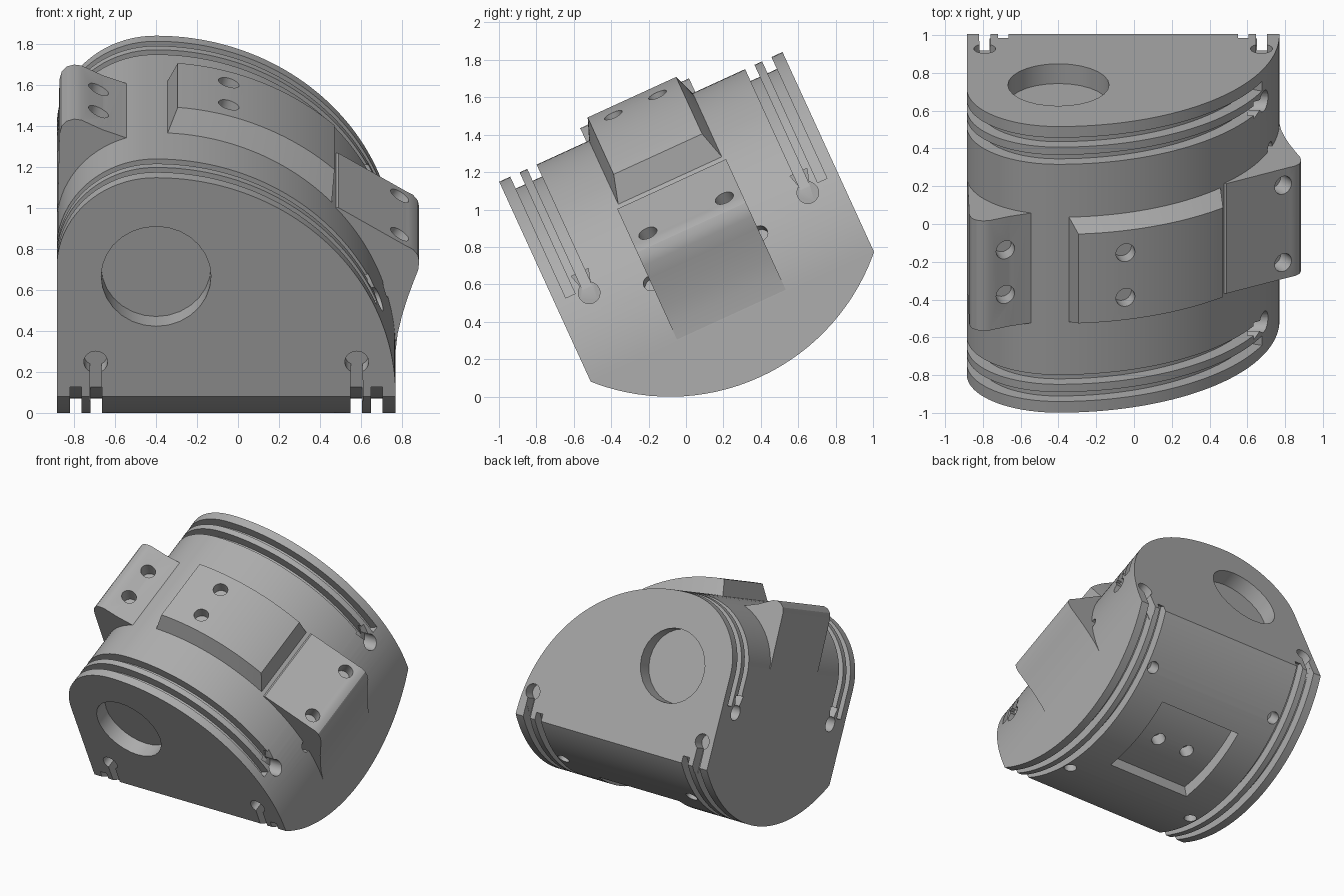
import bpy, bmesh
from math import radians, sin, cos, pi
from mathutils import Matrix, Vector

cube = bpy.data.objects.get("Cube")
if cube:
    bpy.data.objects.remove(cube)

GREY = (0.42, 0.42, 0.42, 1)
mat = bpy.data.materials.new("machined grey")
mat.use_nodes = True
mat.diffuse_color = GREY
mat.node_tree.nodes["Principled BSDF"].inputs["Base Color"].default_value = GREY

# Shared dimensions: x across, u along the tilted axis, w up the tilted faces
HALF, LEFT, RIGHT = 0.833, -0.885, 0.77
TOP_C, TOP_R = (-0.4, 0.29), 1.17
CORNER_C, CORNER_R = (-0.405, 0.98), 0.48
LOW_C, LOW_R = (0, 1.087), 1.157
MID_X = (LEFT + RIGHT) / 2
PAD = 0.32
GROOVES = ((0.065, 0.12), (0.165, 0.22))


def arc(c, r, a, b, n=32):
    return [(c[0] + r * cos(radians(a + (b - a) * i / n)),
             c[1] + r * sin(radians(a + (b - a) * i / n))) for i in range(n + 1)]


def finish(bm, name):
    bmesh.ops.recalc_face_normals(bm, faces=bm.faces)
    mesh = bpy.data.meshes.new(name)
    bm.to_mesh(mesh)
    bm.free()
    ob = bpy.data.objects.new(name, mesh)
    bpy.context.collection.objects.link(ob)
    return ob


def prism(name, pts, axis, a, b):
    """Extrude an outline along u (points x, w) or along x (points u, w)."""
    bm = bmesh.new()
    place = (lambda p, t: (p[0], t, p[1])) if axis == "u" else (lambda p, t: (t, p[0], p[1]))
    lo = [bm.verts.new(place(p, a)) for p in pts]
    hi = [bm.verts.new(place(p, b)) for p in pts]
    bm.faces.new(lo)
    bm.faces.new(hi)
    for i in range(len(pts)):
        j = (i + 1) % len(pts)
        bm.faces.new((lo[i], lo[j], hi[j], hi[i]))
    return finish(bm, name)


def drill(centre, direction, r, depth):
    """Round cutter centred on a surface point, reaching depth to both sides."""
    bm = bmesh.new()
    rot = Vector(direction).to_track_quat("Z", "Y").to_matrix().to_4x4()
    bmesh.ops.create_cone(bm, cap_ends=True, segments=28, radius1=r, radius2=r,
                          depth=2 * depth, matrix=Matrix.Translation(centre) @ rot)
    return finish(bm, "cutter")


def boolean(ob, cutter, op="DIFFERENCE", keep=False):
    mod = ob.modifiers.new("cut", "BOOLEAN")
    mod.operation, mod.object, mod.solver = op, cutter, "EXACT"
    deps = bpy.context.evaluated_depsgraph_get()
    mesh = bpy.data.meshes.new_from_object(ob.evaluated_get(deps))
    ob.modifiers.clear()
    ob.data = mesh
    if not keep:
        bpy.data.objects.remove(cutter)


# Body: arched extrusion trimmed by a crosswise cylinder underneath
outline = ([(LEFT, -0.2)] + arc(CORNER_C, CORNER_R, 180, 90, 20)
           + arc(TOP_C, TOP_R, 89, 0, 48) + [(RIGHT, -0.2)])
body = prism("body", outline, "u", -HALF, HALF)
boolean(body, prism("cutter", arc(LOW_C, LOW_R, 0, 357, 119), "x", -2, 2), "INTERSECT")

# Paired seal grooves over the arch and under the belly
cut, out = 0.07, 0.12
over = ([(LEFT - out, 0.76)] + arc(CORNER_C, CORNER_R + out, 180, 90, 20)
        + arc(TOP_C, TOP_R + out, 89, 23, 40)
        + arc(TOP_C, TOP_R - cut, 23, 89, 40)
        + arc(CORNER_C, CORNER_R - cut, 90, 180, 20) + [(LEFT + cut, 0.76)])
under = arc(LOW_C, LOW_R + out, -138, -42, 48) + arc(LOW_C, LOW_R - cut, -42, -138, 48)
for a, b in GROOVES:
    for s in (-1, 1):
        boolean(body, prism("cutter", over, "u", s * (HALF - a), s * (HALF - b)))
    boolean(body, prism("cutter", under, "x", LEFT + a, LEFT + b))
    boolean(body, prism("cutter", under, "x", RIGHT - a, RIGHT - b))


def keyhole(c, r, neck, w_far, flip):
    """Round pocket outline with a straight neck leading to the groove."""
    sgn = -1 if flip else 1
    ring = arc((0, 0), r, -60, 240, 24)
    pts = [(c[0] + p, c[1] + sgn * q) for p, q in ring]
    return pts + [(c[0] - neck, w_far), (c[0] + neck, w_far)]


# Groove end pockets on both flanks and on both end faces
for s in (-1, 1):
    flank = keyhole((s * (HALF - 0.19), 0.72), 0.058, 0.05, 0.84, True)
    boolean(body, prism("cutter", flank, "x", 0.6, 1.1))
    boolean(body, prism("cutter", flank, "x", LEFT - 0.2, LEFT + 0.09))
    d = 0.19 if s < 0 else 0.095
    for x in (LEFT + d, RIGHT - d):
        end = keyhole((x, 0.47), 0.058, 0.03, 0.24, False)
        boolean(body, prism("cutter", end, "u", s * (HALF - 0.09), s * (HALF + 0.2)))

    # Large blind bore in each end face, small side hole beside the lug
    boolean(body, drill((-0.4, s * HALF, 0.93), (0, 1, 0), 0.268, 0.115))
    boolean(body, drill((0.74, s * PAD, 0.635), (1, 0, 0.3), 0.042, 0.1))

# Belly recess with two holes, and four holes around it
recess = arc(LOW_C, LOW_R + 0.1, -105.5, -74.5, 16) + arc(LOW_C, LOW_R - 0.09, -74, -106, 16)
boolean(body, prism("cutter", recess, "x", MID_X - 0.35, MID_X + 0.35))
for s in (-1, 1):
    boolean(body, drill((MID_X + s * 0.13, 0, 0.02), (0, 0, 1), 0.05, 0.1))
    for t in (-1, 1):
        boolean(body, drill((MID_X + s * 0.555, t * 0.5, 0.05), (0, t * 0.43, -0.9), 0.045, 0.1))

# Crown pad: curved block with chamfered sides
bm = bmesh.new()
N = 20
rows = []
for i in range(N + 1):
    f = i / N
    row = []
    for r, u, a0, a1 in ((TOP_R - 0.04, PAD, 88, 41), (TOP_R + 0.12, 0.26, 85.3, 47.5)):
        x, w = arc(TOP_C, r, a0, a1, N)[i]
        row += [bm.verts.new((x, -u, w)), bm.verts.new((x, u, w))]
    rows.append([row[0], row[1], row[3], row[2]])
for p, q in zip(rows, rows[1:]):
    for k in range(4):
        m = (k + 1) % 4
        bm.faces.new((p[k], p[m], q[m], q[k]))
bm.faces.new(rows[0])
bm.faces.new(rows[-1])
crown_pad = finish(bm, "crown_pad")

# Corner lug on one shoulder and flared lug on the other
corner_lug = prism("corner_lug", [
    (-0.45, 1.4), (-0.56, 1.445), (-0.66, 1.482), (-0.765, 1.535), (-0.8, 1.54),
    (-0.835, 1.53), (-0.86, 1.505), (-0.872, 1.46), (-0.883, 0.95), (-0.6, 0.95)],
    "u", -PAD, PAD)
side_lug = prism("side_lug", [
    (0.45, 1.06), (0.49, 1.065), (0.82, 0.86), (0.855, 0.84), (0.878, 0.81), (0.885, 0.775),
    (0.88, 0.73), (0.855, 0.66), (0.825, 0.57), (0.8, 0.48), (0.78, 0.39), (0.768, 0.28),
    (0.5, 0.3)], "u", -PAD, PAD)

# Bolt holes in the pad and lugs
for s in (-1, 1):
    boolean(crown_pad, drill((-0.04, s * 0.13, 1.55), (0.25, 0, 1), 0.052, 0.1))
    boolean(corner_lug, drill((-0.68, s * 0.13, 1.5), (0.2, 0, 1), 0.052, 0.1))
    boolean(side_lug, drill((0.79, s * 0.225, 0.88), (0.56, 0, 0.83), 0.052, 0.1))

# Tilt everything into place, colour and shade
tilt = Matrix.Rotation(radians(24.6), 4, "X") @ Matrix.Translation((0, 0.403, 0))
for ob in (body, crown_pad, corner_lug, side_lug):
    ob.data.transform(tilt)
    ob.data.materials.clear()
    ob.data.materials.append(mat)
    bpy.ops.object.select_all(action="DESELECT")
    ob.select_set(True)
    bpy.context.view_layer.objects.active = ob
    bpy.ops.object.shade_smooth_by_angle(angle=radians(25))
